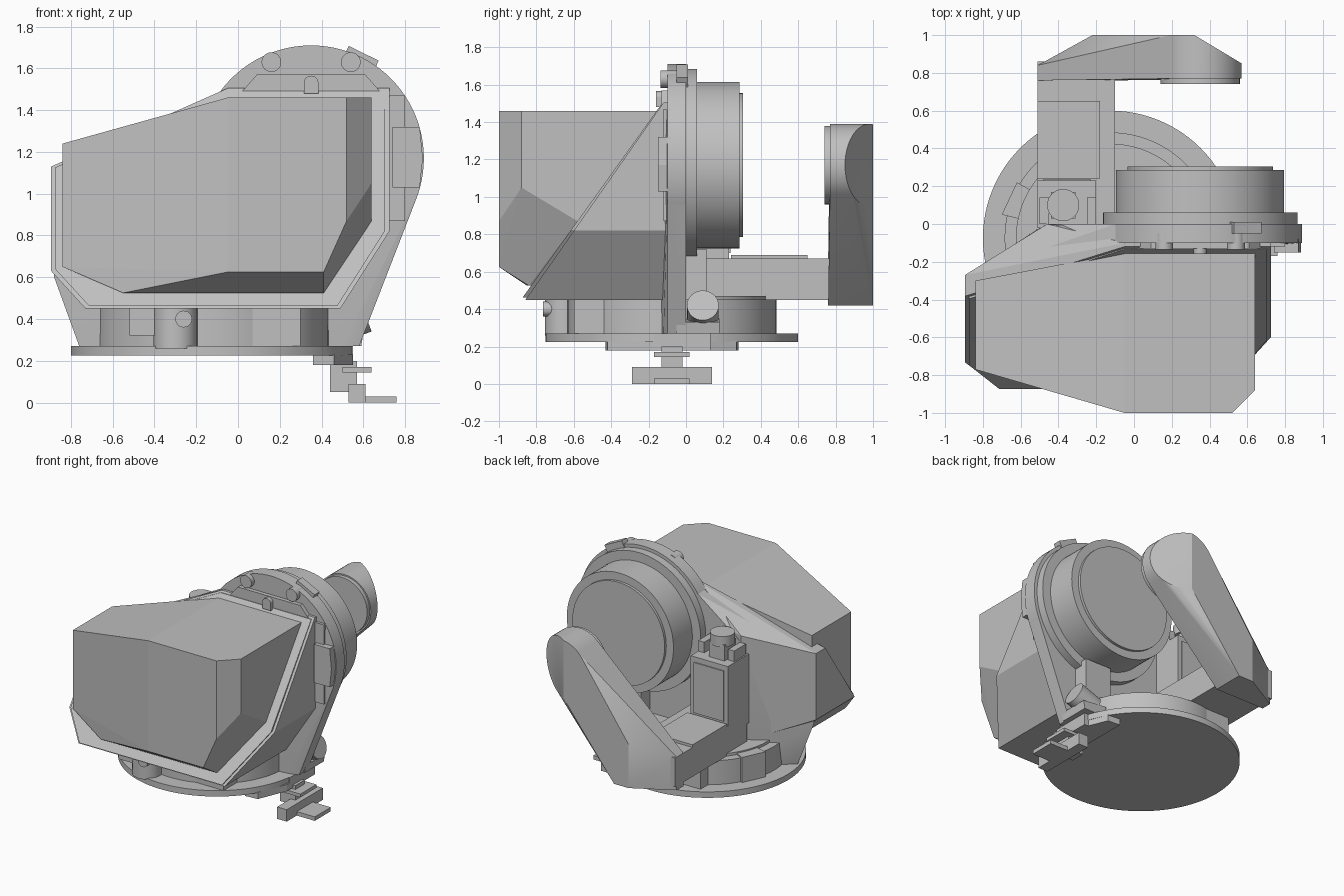
import bpy, bmesh
from math import sin, cos, pi, radians
from mathutils import Vector, Matrix

if "Cube" in bpy.data.objects:
    bpy.data.objects.remove(bpy.data.objects["Cube"])

grey = bpy.data.materials.new("plain grey")
grey.use_nodes = True
grey.diffuse_color = (0.53, 0.53, 0.53, 1)
grey.node_tree.nodes["Principled BSDF"].inputs["Base Color"].default_value = (0.53, 0.53, 0.53, 1)


def finish(name, bm, smooth=False):
    bmesh.ops.recalc_face_normals(bm, faces=bm.faces)
    mesh = bpy.data.meshes.new(name)
    bm.to_mesh(mesh)
    bm.free()
    mesh.materials.append(grey)
    ob = bpy.data.objects.new(name, mesh)
    bpy.context.collection.objects.link(ob)
    if smooth:
        bpy.ops.object.select_all(action='DESELECT')
        ob.select_set(True)
        bpy.context.view_layer.objects.active = ob
        bpy.ops.object.shade_smooth_by_angle(angle=radians(25))
    return ob


def hull(name, points, smooth=False):
    bm = bmesh.new()
    for p in points:
        bm.verts.new(p)
    bmesh.ops.convex_hull(bm, input=bm.verts)
    loose = [v for v in bm.verts if not v.link_faces]
    bmesh.ops.delete(bm, geom=loose, context='VERTS')
    bmesh.ops.dissolve_limit(bm, angle_limit=0.02, verts=bm.verts, edges=bm.edges)
    return finish(name, bm, smooth)


def box(name, x, y, z, tilt=0.0):
    """Box from ranges, optionally tilted about its own y axis."""
    mid = Vector([(a + b) / 2 for a, b in (x, y, z)])
    rot = Matrix.Rotation(radians(tilt), 3, 'Y')
    return hull(name, [rot @ (Vector((i, j, k)) - mid) + mid for i in x for j in y for k in z])


def drum(name, start, end, radius, sides=64):
    """Cylinder between two points."""
    a, b = Vector(start), Vector(end)
    bm = bmesh.new()
    bmesh.ops.create_cone(bm, cap_ends=True, segments=sides, radius1=radius, radius2=radius,
                          depth=(b - a).length)
    turn = Vector((0, 0, 1)).rotation_difference(b - a).to_matrix().to_4x4()
    bm.transform(Matrix.Translation((a + b) / 2) @ turn)
    return finish(name, bm, True)


def circle(cx, cz, r, n=64):
    return [(cx + r * cos(2 * pi * i / n), cz + r * sin(2 * pi * i / n)) for i in range(n)]


# Turntable base
BX, BY = -0.125, -0.075
for name, z0, z1, r in (("base_disc", 0.225, 0.27, 0.675), ("turntable_ring", 0.26, 0.45, 0.56),
                        ("turntable_rim", 0.44, 0.47, 0.5)):
    drum(name, (BX, BY, z0), (BX, BY, z1), r, 96)
drum("front_bulge", (-0.3, -0.65, 0.26), (-0.3, -0.65, 0.45), 0.105, 32)
drum("front_pin", (-0.26, -0.7, 0.4), (-0.26, -0.765, 0.4), 0.04, 24)
box("front_lug", (-0.52, -0.4), (-0.68, -0.45), (0.32, 0.45))
box("right_lug", (-0.09, 0.3), (-0.6, -0.4), (0.27, 0.45))
box("rear_lug", (-0.45, -0.1), (0.3, 0.47), (0.27, 0.47))
hull("side_lug", [(x, y, z) for x, y in ((-0.7, 0.05), (-0.62, 0.22), (-0.4, 0.1), (-0.5, 0.0))
                  for z in (0.27, 0.46)])

# Upright housing tapering down from the round mount
CX, CZ, MOUNT = 0.35, 1.17, 0.54
drum("round_mount", (CX, -0.1, CZ), (CX, 0, CZ), MOUNT, 96)
hull("upright_housing",
     [(x, y, z) for x, z in circle(CX, CZ, MOUNT, 96) if z < 1.49 for y in (-0.1, 0.0)]
     + [(0.58, y, 0.27) for y in (-0.1, 0.0)]
     + [(-0.47, 0, 0.27), (-0.46, 0, 1.2), (-0.76, -0.25, 0.27),
        (-0.88, -0.27, 0.6), (-0.88, -0.27, 1.1), (0.5, -0.12, 0.27)], True)

# Hood: sloping rim outline swept back to the housing
OUTLINE = [(-0.895, 1.13), (-0.895, 0.63), (-0.73, 0.45), (0.49, 0.45),
           (0.725, 0.82), (0.725, 1.505), (-0.05, 1.505)]


def rim(scale, shift):
    return [(-0.08 + (x + 0.08) * scale, -0.88 + (z - 0.44) * 0.7 + shift,
             0.97 + (z - 0.97) * scale) for x, z in OUTLINE]


hull("hood_shell", rim(1.0, 0.015) + [(-0.46, 0, 1.25), (-0.46, 0, 0.45)]
     + [(x, -0.27 if x < -0.6 else -0.1, max(z, 0.42)) for x, z in OUTLINE])
hull("hood_lip", rim(0.975, 0.0) + rim(0.975, 0.03))

# Faceted front cover
cover_back = [(-0.05, 1.46), (0.64, 1.46), (0.41, 0.525), (-0.55, 0.525), (-0.84, 0.65), (-0.84, 1.24)]
hull("front_cover",
     [(x, -0.3 if x < -0.5 else -0.15, z) for x, z in cover_back]
     + [(-0.05, -1, 1.46), (0.52, -1, 1.46), (0.52, -1, 0.87), (0.41, -1, 0.625),
        (-0.05, -1, 0.625), (0.64, -0.88, 1.46), (0.64, -0.88, 1.05), (0.64, -0.58, 0.87),
        (0.64, -0.15, 0.87), (0.41, -0.84, 0.525), (-0.55, -0.85, 0.525),
        (-0.84, -0.77, 0.65), (-0.84, -0.77, 1.24)])

# Rear lens drum
for name, y0, y1, r in (("mount_step", -0.01, 0.06, 0.515), ("rear_drum", 0.05, 0.285, 0.445),
                        ("rear_cap", 0.28, 0.305, 0.385)):
    drum(name, (CX, y0, CZ), (CX, y1, CZ), r, 96)

# Fittings on the face of the mount
for side, x in (("right", 0.16), ("left", 0.54)):
    drum(side + "_bolt", (x, -0.05, 1.63), (x, -0.135, 1.63), 0.047, 32)
hull("top_bracket", [(x, y, z) for x, z in ((0.02, 1.49), (0.09, 1.57), (0.61, 1.57), (0.68, 1.49))
                     for y in (-0.13, -0.08)])
box("bracket_tab", (0.315, 0.385), (-0.16, -0.1), (1.48, 1.53))
drum("bracket_tab_end", (0.35, -0.16, 1.53), (0.35, -0.1, 1.53), 0.035, 24)
box("top_clip", (0.51, 0.67), (-0.05, 0.01), (1.62, 1.675), 26)
box("side_rail", (0.7, 0.8), (-0.12, -0.08), (0.87, 1.47))
hull("side_latch", [(x, y, z) for x, z in ((0.74, 1.32), (0.87, 1.32), (0.885, 1.17),
                                           (0.87, 1.03), (0.74, 1.03)) for y in (-0.15, -0.08)])

# Side adjuster knob
hull("adjuster_bracket", [(x, y, z) for y in (-0.05, 0.18)
                          for x, z in ((0.4, 0.27), (0.59, 0.27), (0.6, 0.33), (0.4, 0.35))])
drum("adjuster_knob", (0.45, 0.09, 0.36), (0.61, 0.09, 0.42), 0.085, 40)
box("adjuster_block", (0.3, 0.52), (0.0, 0.11), (0.45, 0.72))

# Rear yoke: bed, tower and slanted arm
box("yoke_bed", (-0.51, -0.1), (0.0, 0.86), (0.45, 0.67))
box("bed_pad", (-0.51, -0.18), (0.24, 0.65), (0.66, 0.69))
box("yoke_tower", (-0.51, -0.2), (-0.02, 0.23), (0.6, 1.12))
box("tower_panel", (-0.48, -0.23), (0.22, 0.238), (0.7, 1.08))
for side, x0 in (("right", -0.5), ("left", -0.25)):
    box(side + "_tower_cheek", (x0, x0 + 0.05), (0.0, 0.14), (1.11, 1.2))
box("tower_neck", (-0.44, -0.31), (0.03, 0.17), (1.11, 1.24))
drum("tower_knob", (-0.375, 0.1, 1.22), (-0.375, 0.1, 1.3), 0.085, 40)
end = circle(CX, CZ, 0.22, 48)
hull("yoke_arm",
     [(x, 0.77, z) for x, z in end]
     + [(x, min(1.0, 1 - (x - 0.32) * 0.6), z) for x, z in end]
     + [(x, y, z) for x, z in ((-0.51, 0.42), (-0.51, 0.67), (-0.1, 0.42)) for y in (0.76, 0.84)]
     + [(-0.22, 1, 0.42), (-0.22, 1, 0.75), (-0.1, 1, 0.42)], True)
drum("arm_pivot", (CX, 0.74, CZ), (CX, 0.8, CZ), 0.21, 48)

# Clamp under the base
hull("clamp_plate", [(x, y, z) for x, y in ((0.36, -0.43), (0.46, -0.42), (0.55, -0.2), (0.55, 0.05),
                                            (0.46, 0.27), (0.36, 0.28)) for z in (0.18, 0.23)])
box("clamp_block", (0.44, 0.55), (-0.17, 0.13), (0.18, 0.27))
box("clamp_neck", (0.44, 0.57), (-0.13, -0.02), (0.05, 0.2))
box("clamp_step", (0.5, 0.64), (-0.17, 0.02), (0.145, 0.17))
box("clamp_grip", (0.53, 0.61), (-0.29, 0.14), (0.0, 0.09))
box("clamp_foot", (0.53, 0.76), (-0.17, 0.02), (0.0, 0.03))
